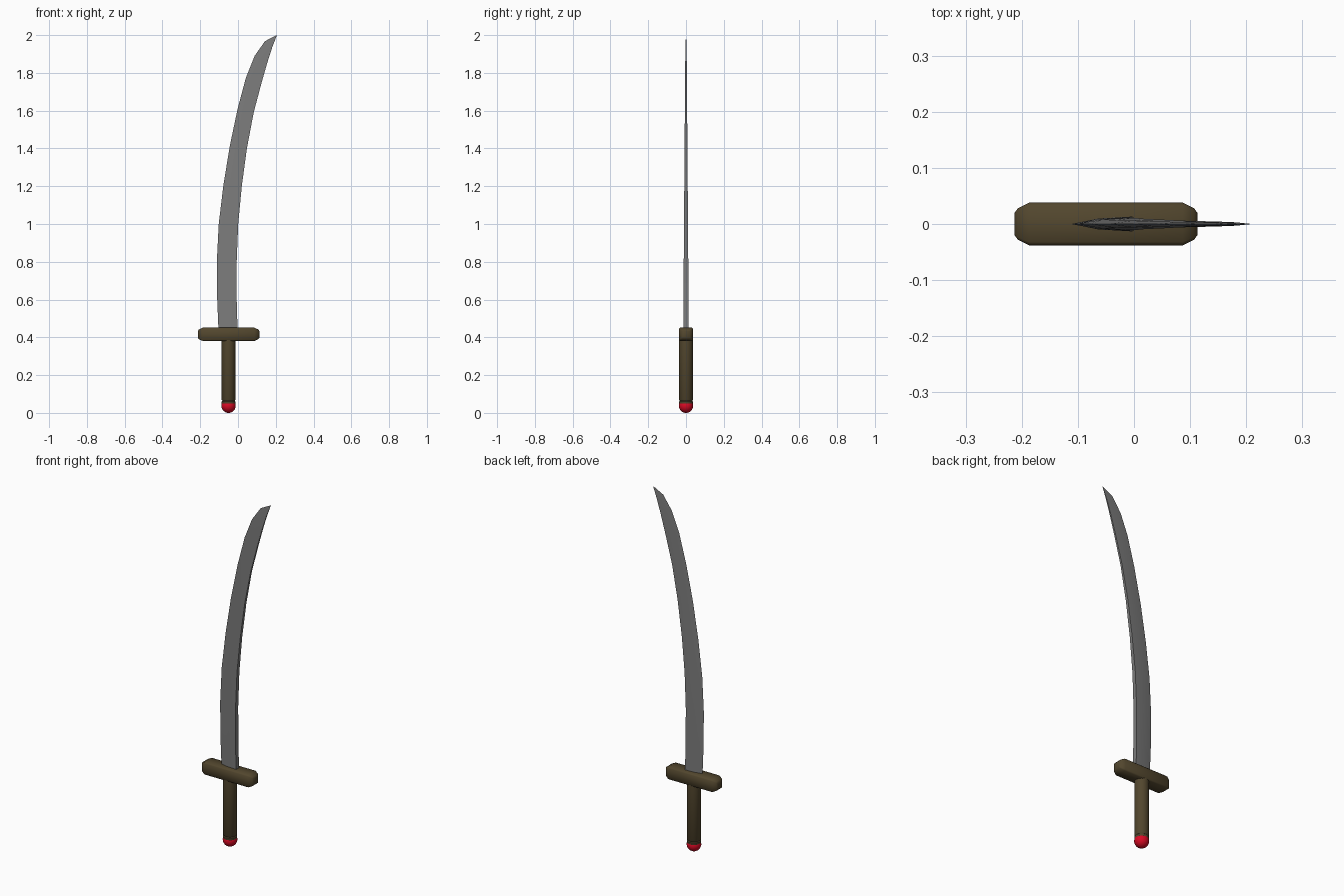
import bpy, bmesh, math

if "Cube" in bpy.data.objects:
    bpy.data.objects.remove(bpy.data.objects["Cube"])

CX = -0.05  # hilt axis


def material(name, rgb):
    m = bpy.data.materials.new(name)
    m.diffuse_color = (*rgb, 1)
    m.use_nodes = True
    m.node_tree.nodes["Principled BSDF"].inputs["Base Color"].default_value = m.diffuse_color
    return m


STEEL = material("steel grey", (0.20, 0.20, 0.20))
BROWN = material("dark brown", (0.085, 0.062, 0.027))
RED = material("red", (0.70, 0.003, 0.018))


def loft(name, rings, mat, angle):
    """Skin a list of equal-length point rings and cap both ends."""
    bm = bmesh.new()
    loops = [[bm.verts.new(p) for p in ring] for ring in rings]
    for a, b in zip(loops, loops[1:]):
        for i in range(len(a)):
            j = (i + 1) % len(a)
            bm.faces.new((a[i], a[j], b[j], b[i]))
    bm.faces.new(loops[0])
    bm.faces.new(loops[-1])
    bmesh.ops.remove_doubles(bm, verts=bm.verts, dist=1e-5)
    bmesh.ops.recalc_face_normals(bm, faces=bm.faces)
    me = bpy.data.meshes.new(name)
    bm.to_mesh(me)
    bm.free()
    me.materials.append(mat)
    ob = bpy.data.objects.new(name, me)
    bpy.context.collection.objects.link(ob)
    bpy.context.view_layer.objects.active = ob
    ob.select_set(True)
    bpy.ops.object.shade_smooth_by_angle(angle=math.radians(angle))
    ob.select_set(False)
    return ob


def lathe(name, profile, mat, angle, sides=24):
    """Turn (radius, height) pairs about the hilt axis."""
    turn = [2 * math.pi * i / sides for i in range(sides)]
    return loft(name, [[(CX + r * math.cos(t), r * math.sin(t), z) for t in turn]
                       for r, z in profile], mat, angle)


# Blade: cutting edge x and z, spine x and z, half thickness of the spine
stations = [
    (-0.103, 0.43, -0.002, 0.43, 0.013), (-0.110, 0.60, -0.007, 0.60, 0.013),
    (-0.112, 0.80, -0.007, 0.80, 0.012), (-0.102, 1.00, 0.001, 1.00, 0.011),
    (-0.078, 1.20, 0.020, 1.20, 0.009), (-0.044, 1.41, 0.047, 1.40, 0.008),
    (-0.002, 1.61, 0.083, 1.59, 0.006), (0.042, 1.775, 0.124, 1.745, 0.005),
    (0.088, 1.89, 0.157, 1.86, 0.004), (0.143, 1.968, 0.181, 1.935, 0.003),
    (0.205, 2.00, 0.2055, 1.998, 0.0005),
]
rings = []
for ex, ez, sx, sz, h in stations:
    mx, mz = ex + 0.45 * (sx - ex), ez + 0.45 * (sz - ez)
    rings.append([(ex, 0, ez), (mx, -0.75 * h, mz), (sx, -h, sz),
                  (sx, h, sz), (mx, 0.75 * h, mz)])
loft("blade", rings, STEEL, 40)

# Crossguard: bar with rounded ends
half = [(0.163, 0.52), (0.157, 0.74), (0.137, 1.0)]
steps = [(-x, s) for x, s in half] + [(x, s) for x, s in reversed(half)]
Y, Z, C = 0.038, 0.035, 0.006
section = [(-Y + C, -Z), (Y - C, -Z), (Y, -Z + C), (Y, Z - C),
           (Y - C, Z), (-Y + C, Z), (-Y, Z - C), (-Y, -Z + C)]
loft("crossguard", [[(CX + x, y * s, 0.416 + z * s) for y, z in section]
                    for x, s in steps], BROWN, 50)

# Grip with a small groove and collar at its foot
lathe("grip", [(0.034, 0.045), (0.037, 0.05), (0.037, 0.06), (0.033, 0.064),
               (0.037, 0.07), (0.037, 0.39)], BROWN, 35)

# Pommel: red ball
R = 0.038
ball = [(R * math.sin(math.pi * i / 14), R - R * math.cos(math.pi * i / 14))
        for i in range(1, 14)]
lathe("pommel", [(0.002, 0.0)] + ball[:-1], RED, 60)
